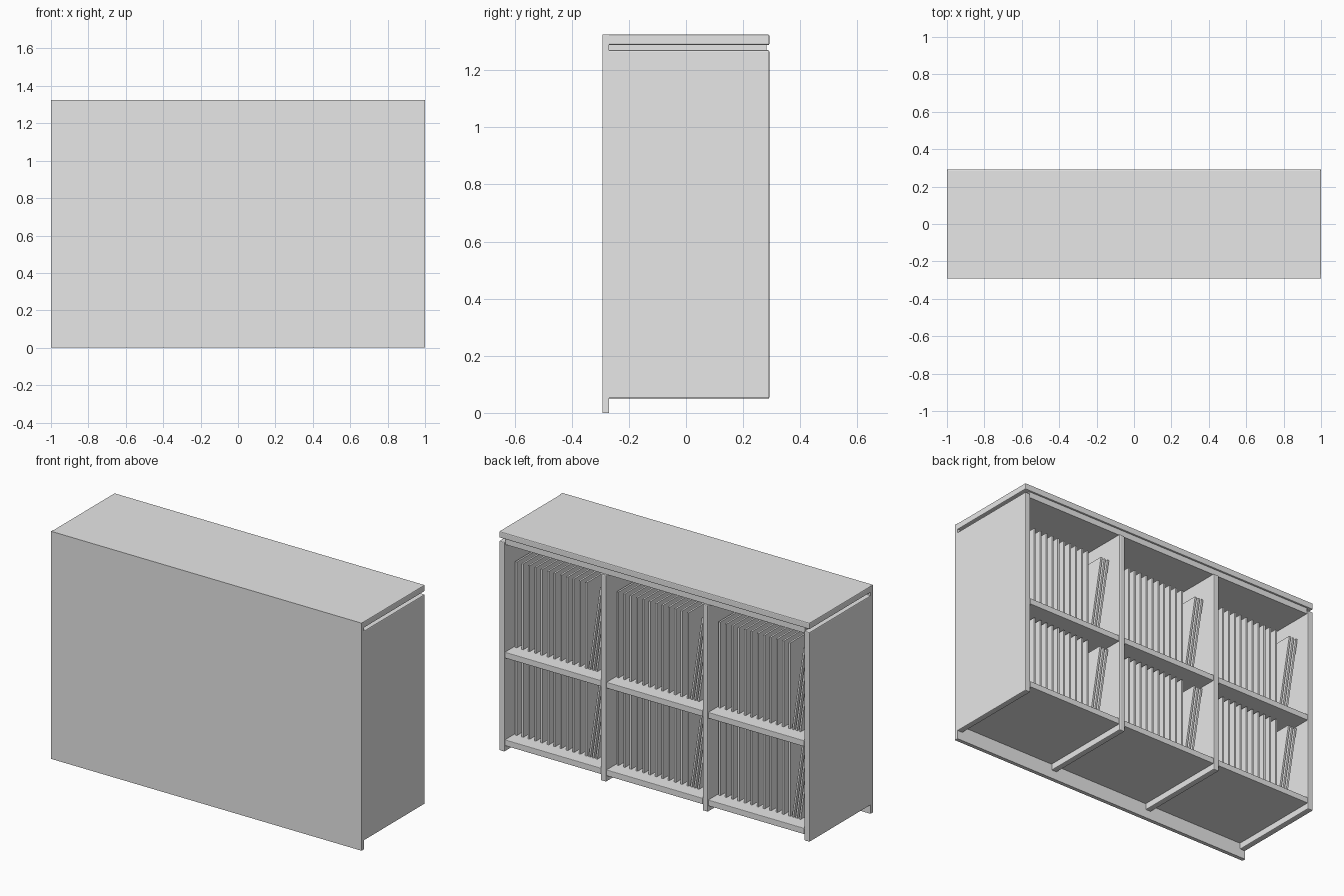
import bpy, bmesh, math
from mathutils import Matrix, Vector

if "Cube" in bpy.data.objects:
    bpy.data.objects.remove(bpy.data.objects["Cube"])

grey = bpy.data.materials.new("light_grey")
grey.diffuse_color = (0.8, 0.8, 0.8, 1)
grey.use_nodes = True
grey.node_tree.nodes["Principled BSDF"].inputs["Base Color"].default_value = grey.diffuse_color

T = 0.035            # panel thickness
Y0, Y1 = -0.27, 0.292  # carcass depth range


def box(name, lo, hi, bevel=0.0):
    """Box between two corners; bevel rounds all edges except those at the front."""
    lo, hi = Vector(lo), Vector(hi)
    bm = bmesh.new()
    bmesh.ops.create_cube(bm, size=1)
    bmesh.ops.scale(bm, vec=hi - lo, verts=bm.verts)
    bmesh.ops.translate(bm, vec=(lo + hi) / 2, verts=bm.verts)
    if bevel:
        edges = [e for e in bm.edges if any(v.co.y > lo.y + 0.01 for v in e.verts)]
        bmesh.ops.bevel(bm, geom=edges, offset=bevel, segments=2,
                        profile=0.5, affect='EDGES')
    mesh = bpy.data.meshes.new(name)
    bm.to_mesh(mesh)
    bm.free()
    mesh.materials.append(grey)
    ob = bpy.data.objects.new(name, mesh)
    bpy.context.collection.objects.link(ob)
    return ob


# Closed front panel, top panel, and recessed rail panel that forms the shadow gap
box("front_panel", (-1, -0.292, 0), (1, Y0, 1.325))
box("top_panel", (-1, Y0, 1.288), (1, Y1, 1.325), 0.005)
box("sub_top", (-1 + T, Y0, 1.253), (1 - T, Y1 - 0.01, 1.288))

# Two sides and two dividers
pitch = (2 - T) / 3
for i in range(4):
    x = -1 + i * pitch
    outer = i in (0, 3)
    box("side_panel" if outer else "divider", (x, Y0, 0.05),
        (x + T, Y1, 1.27 if outer else 1.253), 0.005)

# Cells: shelves and thin upright boards, the last ones leaning
UPRIGHT, LEANING, STEP, THICK = 12, 3, 0.041, 0.011
for i in range(3):
    left = -1 + T + i * pitch
    right = left + pitch - T
    for floor, height in ((0.12, 0.46), (0.63, 0.50)):
        box("shelf", (left, Y0, floor - T), (right, Y1 - 0.002, floor), 0.003)
        for k in range(UPRIGHT + LEANING):
            x, lean = right - 0.012 - k * STEP, 0.0
            if k >= UPRIGHT:
                x = right - 0.485 - (k - UPRIGHT) * 0.0225
                lean = -math.radians(8.5)
            board = box("board", (-THICK, Y0 + 0.005, 0), (0, 0.21, height))
            board.data.transform(Matrix.Translation((x, 0, floor + THICK * math.sin(-lean)))
                                 @ Matrix.Rotation(lean, 4, 'Y'))
